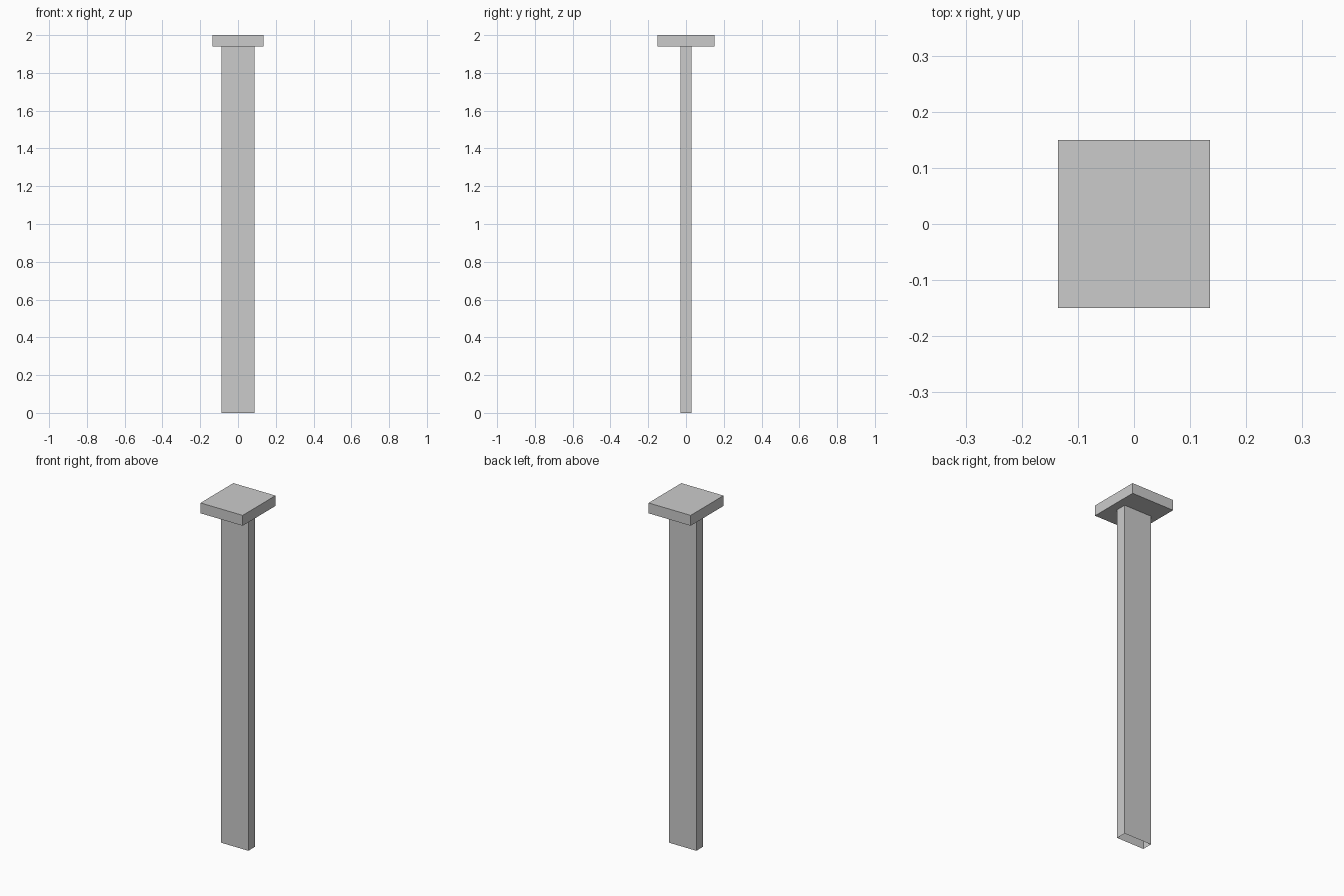
import bpy, bmesh
from mathutils import Matrix

if "Cube" in bpy.data.objects:
    bpy.data.objects.remove(bpy.data.objects["Cube"])


def box(name, size, z0, open_ends=False):
    """Box centred on x and y, rising from z0; optionally an open sleeve."""
    bm = bmesh.new()
    bmesh.ops.create_cube(bm, size=1)
    bm.transform(Matrix.Translation((0, 0, z0 + size[2] / 2)) @ Matrix.Diagonal((*size, 1)))
    if open_ends:
        bm.normal_update()
        ends = [f for f in bm.faces if abs(f.normal.z) > 0.5]
        bmesh.ops.delete(bm, geom=ends, context='FACES_ONLY')
    mesh = bpy.data.meshes.new(name)
    bm.to_mesh(mesh)
    bm.free()
    obj = bpy.data.objects.new(name, mesh)
    bpy.context.collection.objects.link(obj)
    return obj


# Flat hollow post, open at the bottom
box("post", (0.175, 0.06, 1.94), 0.0, open_ends=True)
# Slab on top of the post
box("cap", (0.27, 0.30, 0.06), 1.94)
